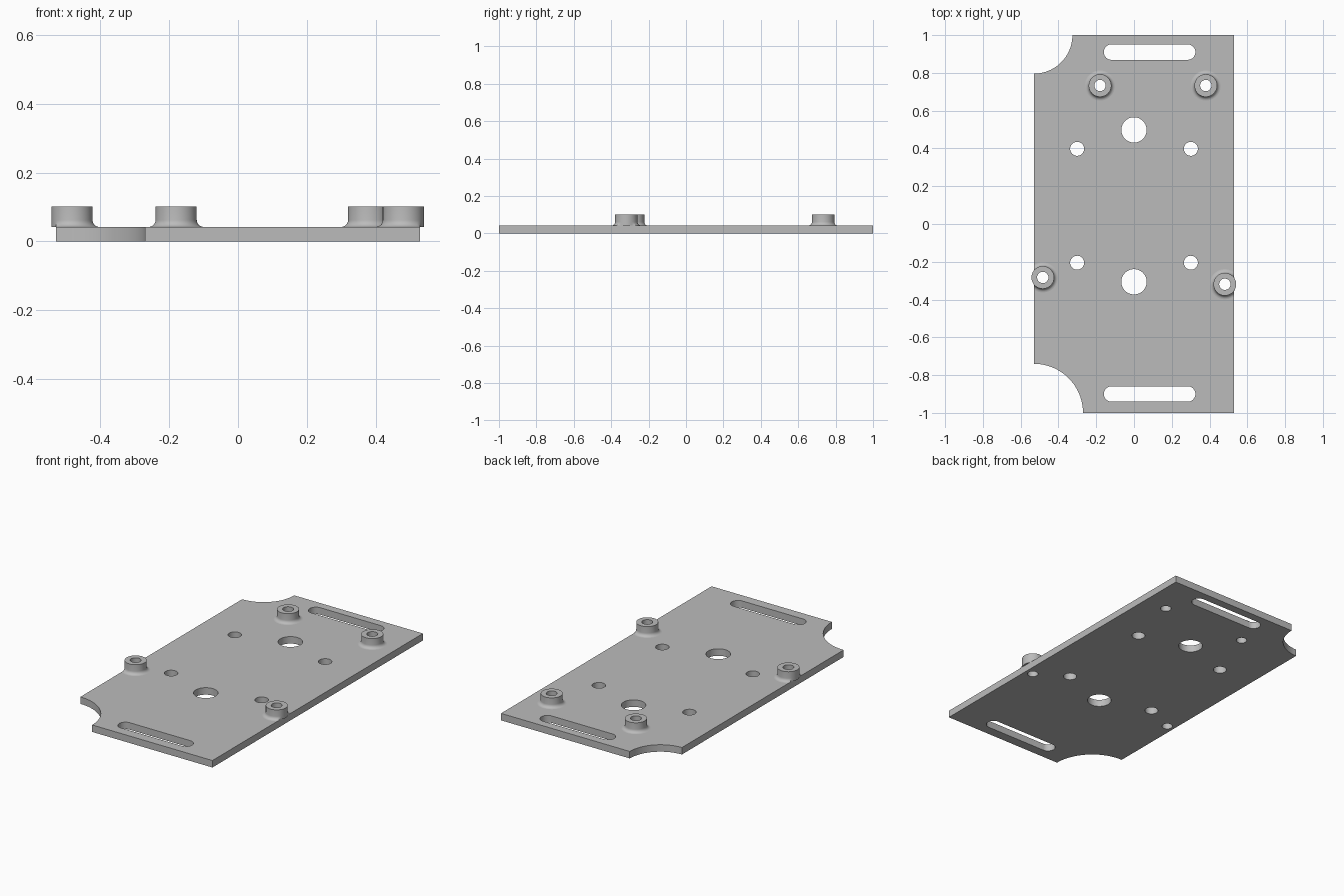
import bpy, bmesh
from math import pi, cos, sin, radians

cube = bpy.data.objects.get("Cube")
if cube:
    bpy.data.objects.remove(cube)

W, T, TOP = 0.53, 0.042, 0.101       # half width, plate thickness, boss top
BOSS_R, BORE_R, FILLET = 0.06, 0.03, 0.02
BOSSES = {"back_right_boss": (-0.18, 0.733), "back_left_boss": (0.38, 0.733),
          "front_right_boss": (-0.483, -0.283), "front_left_boss": (0.481, -0.319)}

grey = bpy.data.materials.new("plain_grey")
grey.use_nodes = True
grey.diffuse_color = (0.5, 0.5, 0.5, 1)
grey.node_tree.nodes["Principled BSDF"].inputs["Base Color"].default_value = (0.5, 0.5, 0.5, 1)


def arc(cx, cy, r, start, end, n):
    steps = [radians(start + (end - start) * i / n) for i in range(n + 1)]
    return [(cx + r * cos(a), cy + r * sin(a)) for a in steps]


def circle(cx, cy, r):
    return arc(cx, cy, r, 0, 360, 48)[:-1]


def slot(x0, x1, y, r):
    return arc(x1 - r, y, r, -90, 90, 16) + arc(x0 + r, y, r, 90, 270, 16)


def add_object(name, mesh):
    obj = bpy.data.objects.new(name, mesh)
    bpy.context.collection.objects.link(obj)
    mesh.materials.clear()
    mesh.materials.append(grey)
    bpy.ops.object.select_all(action='DESELECT')
    obj.select_set(True)
    bpy.context.view_layer.objects.active = obj
    bpy.ops.object.shade_smooth_by_angle(angle=radians(35))
    return obj


# Plate outline with two scooped corners, then every opening
outline = [(W, -1), (W, 1)]
outline += arc(-W, 1, 0.204, 0, -90, 24)
outline += arc(-W, -1, 0.26, 90, 0, 24)
loops = [outline, slot(-0.16, 0.325, 0.91, 0.041), slot(-0.16, 0.325, -0.9, 0.041)]
loops += [circle(0, y, 0.067) for y in (0.498, -0.306)]
loops += [circle(x, y, 0.037) for x in (-0.301, 0.301) for y in (0.398, -0.205)]
loops += [circle(x, y, BORE_R) for x, y in BOSSES.values()]

# Filled flat curve extruded into the plate
curve = bpy.data.curves.new("plate_profile", 'CURVE')
curve.dimensions = '2D'
curve.fill_mode = 'BOTH'
curve.extrude = T / 2
for pts in loops:
    spline = curve.splines.new('POLY')
    spline.points.add(len(pts) - 1)
    for p, (x, y) in zip(spline.points, pts):
        p.co = (x, y, 0, 1)
    spline.use_cyclic_u = True
helper = bpy.data.objects.new("plate_profile", curve)
bpy.context.collection.objects.link(helper)
graph = bpy.context.evaluated_depsgraph_get()
plate_mesh = bpy.data.meshes.new_from_object(helper.evaluated_get(graph))
bpy.data.objects.remove(helper)
bm = bmesh.new()
bm.from_mesh(plate_mesh)
bmesh.ops.translate(bm, verts=bm.verts, vec=(0, 0, T / 2))
bmesh.ops.remove_doubles(bm, verts=bm.verts, dist=0.0001)
bmesh.ops.recalc_face_normals(bm, faces=bm.faces)
bm.to_mesh(plate_mesh)
bm.free()
add_object("plate", plate_mesh)


# Hollow bosses with a filleted foot that stops at the plate edge
def boss(name, cx, cy, n=48):
    profile = [(BORE_R, T), (BORE_R, TOP), (BOSS_R, TOP)]
    profile += [(BOSS_R + FILLET * (1 - cos(a)), T + FILLET * (1 - sin(a)))
                for a in (pi / 2 * i / 6 for i in range(7))]
    bm = bmesh.new()
    rings = []
    for i in range(n):
        c, s = cos(2 * pi * i / n), sin(2 * pi * i / n)
        room = (W - abs(cx)) / max(abs(c), 0.001) if c * cx > 0 else 1
        limit = max(BOSS_R, room)
        rings.append([bm.verts.new((cx + min(r, limit) * c, cy + min(r, limit) * s, z))
                      for r, z in reversed(profile)])
    for a, b in zip(rings, rings[1:] + rings[:1]):
        for j in range(len(profile)):
            k = (j + 1) % len(profile)
            bm.faces.new((a[j], b[j], b[k], a[k]))
    bmesh.ops.dissolve_degenerate(bm, edges=bm.edges, dist=0.00001)
    bmesh.ops.recalc_face_normals(bm, faces=bm.faces)
    mesh = bpy.data.meshes.new(name)
    bm.to_mesh(mesh)
    bm.free()
    add_object(name, mesh)


for name, (x, y) in BOSSES.items():
    boss(name, x, y)
